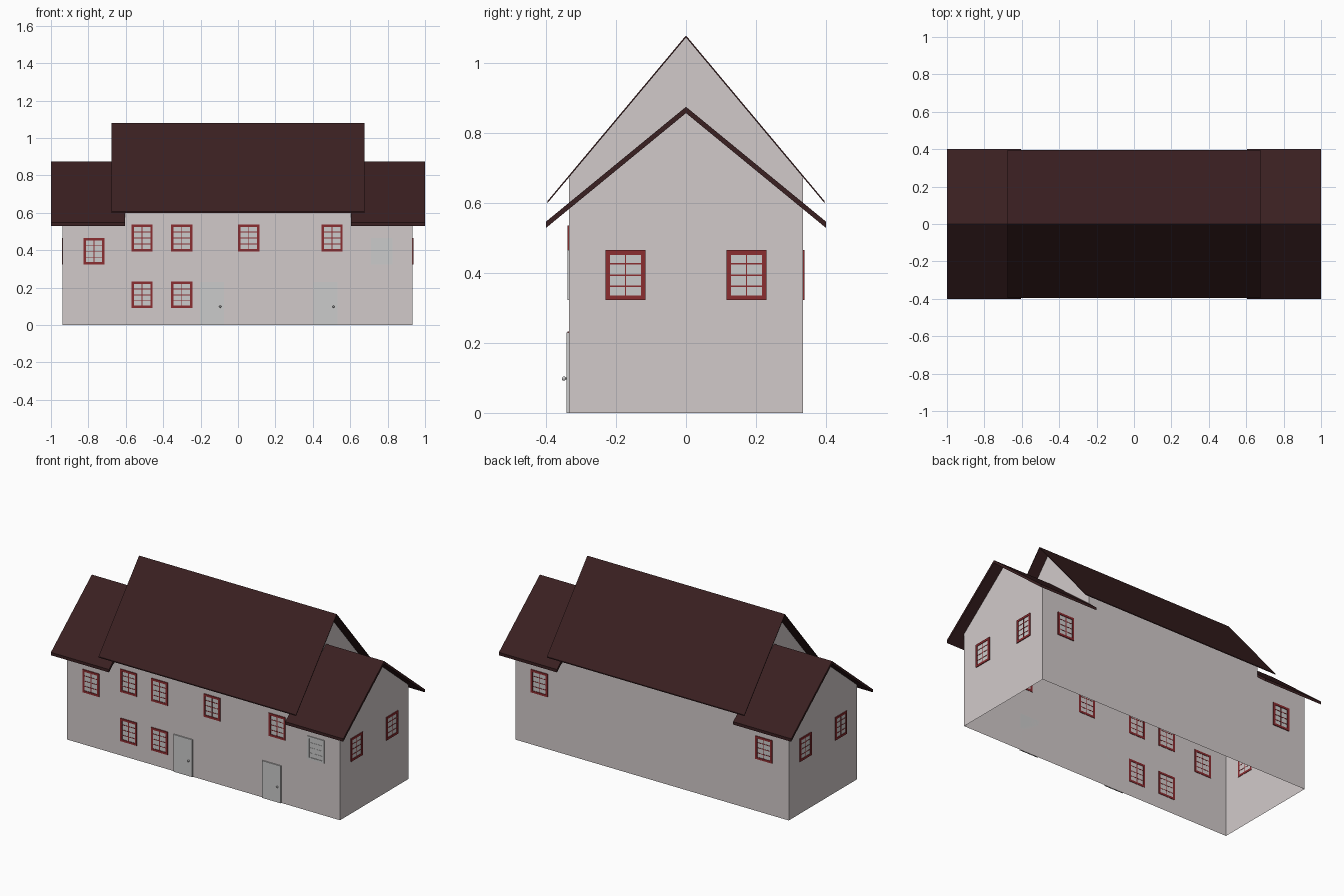
import bpy, bmesh
from math import pi
from mathutils import Matrix, Vector

if "Cube" in bpy.data.objects:
    bpy.data.objects.remove(bpy.data.objects["Cube"])


def material(name, rgb):
    m = bpy.data.materials.new(name)
    m.diffuse_color = (*rgb, 1)
    m.use_nodes = True
    m.node_tree.nodes["Principled BSDF"].inputs["Base Color"].default_value = m.diffuse_color
    return m


PLASTER = material("plaster", (0.64, 0.59, 0.59))
ROOF = material("roof_tiles", (0.042, 0.014, 0.015))
RED = material("red_paint", (0.26, 0.026, 0.03))

X0, X1 = -0.937, 0.932        # body ends
MID = 0.603                   # half length of the tall middle part
YW = 0.334                    # half depth of the body
LOW = (0.857, 0.82)           # apex height and slope of the low roof underside
HIGH = (1.073, 1.195)         # apex height and slope of the high roof underside


def at(roof, y):
    return roof[0] - roof[1] * abs(y)


def finish(name, bm, mat=None, matrix=None):
    me = bpy.data.meshes.new(name)
    bm.to_mesh(me)
    bm.free()
    ob = bpy.data.objects.new(name, me)
    bpy.context.collection.objects.link(ob)
    if mat:
        me.materials.append(mat)
    if matrix:
        ob.matrix_world = matrix
    return ob


def polygon(bm, points, outward):
    f = bm.faces.new([bm.verts.new(p) for p in points])
    f.normal_update()
    if f.normal.dot(Vector(outward)) < 0:
        f.normal_flip()


def add_box(bm, x0, x1, y0, y1, z0, z1):
    m = Matrix.Translation(((x0 + x1) / 2, (y0 + y1) / 2, (z0 + z1) / 2))
    bmesh.ops.create_cube(bm, size=1, matrix=m @ Matrix.Diagonal((x1 - x0, y1 - y0, z1 - z0, 1)))


# Walls: open shell without floor
bm = bmesh.new()
lo, hi = at(LOW, YW), at(HIGH, YW)
for s in (-1, 1):
    outline = [(X0, 0), (X1, 0), (X1, lo), (MID, lo), (MID, hi), (-MID, hi), (-MID, lo), (X0, lo)]
    polygon(bm, [(x, s * YW, z) for x, z in outline], (0, s, 0))
for s, x in ((-1, X0), (1, X1)):
    gable = [(-YW, 0), (YW, 0), (YW, lo), (0, LOW[0]), (-YW, lo)]
    polygon(bm, [(x, y, z) for y, z in gable], (s, 0, 0))
    # upper gable rising above the low roof
    for t in (-1, 1):
        upper = [(0, LOW[0]), (t * YW, lo), (t * YW, hi), (0, HIGH[0])]
        polygon(bm, [(s * MID, y, z) for y, z in upper], (s, 0, 0))
bmesh.ops.remove_doubles(bm, verts=bm.verts, dist=1e-5)
finish("walls", bm, PLASTER)


# Roofs: chevron profile extruded along x
def roof(name, x0, x1, under, half, thick):
    bm = bmesh.new()
    e = at(under, half)
    prof = [(-half, e), (0, under[0]), (half, e), (half, e + thick), (0, under[0] + thick), (-half, e + thick)]
    a = [bm.verts.new((x0, y, z)) for y, z in prof]
    b = [bm.verts.new((x1, y, z)) for y, z in prof]
    for i in range(6):
        j = (i + 1) % 6
        bm.faces.new((a[i], a[j], b[j], b[i]))
    for v in (a, b):
        bm.faces.new((v[0], v[1], v[4], v[5]))
        bm.faces.new((v[1], v[2], v[3], v[4]))
    bmesh.ops.recalc_face_normals(bm, faces=bm.faces)
    finish(name, bm, ROOF)


roof("left_low_roof", -1, -MID, LOW, 0.4, 0.018)
roof("right_low_roof", MID, 1, LOW, 0.4, 0.018)
roof("main_roof", -0.677, 0.675, HIGH, 0.396, 0.006)


# Windows: built facing -y around their centre, then turned onto a wall
def window(name, pos, angle, mat=RED):
    m = Matrix.Translation(pos) @ Matrix.Rotation(angle, 4, 'Z')
    w, h, b = 0.057, 0.071, 0.013
    bm = bmesh.new()
    for s in (-1, 1):
        add_box(bm, *sorted((s * w, s * (w - b))), -0.005, 0.002, -h, h)
        add_box(bm, -w + b, w - b, -0.005, 0.002, *sorted((s * h, s * (h - b))))
    add_box(bm, -0.002, 0.002, -0.003, 0.001, -h + b, h - b)
    for z in (-0.032, 0, 0.032):
        add_box(bm, -w + b, w - b, -0.003, 0.001, z - 0.002, z + 0.002)
    finish(name + "_frame", bm, mat, m)
    bm = bmesh.new()
    polygon(bm, [(-w + b, -0.0015, -h + b), (w - b, -0.0015, -h + b),
                 (w - b, -0.0015, h - b), (-w + b, -0.0015, h - b)], (0, -1, 0))
    finish(name + "_glass", bm, None, m)


for x in (-0.513, -0.301, 0.057, 0.503):
    window("front_upper_window", (x, -YW, 0.465), 0)
for x in (-0.513, -0.301):
    window("front_lower_window", (x, -YW, 0.161), 0)
window("front_left_window", (-0.77, -YW, 0.394), 0)
window("front_right_window", (0.768, -YW, 0.394), 0, None)
for s in (-1, 1):
    window("back_window", (s * 0.768, YW, 0.394), pi)
    window("right_window", (X1, s * 0.173, 0.394), pi / 2)
    window("left_window", (X0, s * 0.173, 0.394), -pi / 2)

# Doors with knobs
for x in (-0.139, 0.467):
    bm = bmesh.new()
    add_box(bm, x - 0.064, x + 0.064, -0.341, -YW, 0, 0.23)
    finish("door", bm)
    bm = bmesh.new()
    bmesh.ops.create_cone(bm, cap_ends=True, segments=8, radius1=0.003, radius2=0.003, depth=0.008,
                          matrix=Matrix.Translation((x + 0.044, -0.344, 0.098)) @ Matrix.Rotation(pi / 2, 4, 'X'))
    bmesh.ops.create_uvsphere(bm, u_segments=12, v_segments=8, radius=0.006,
                              matrix=Matrix.Translation((x + 0.044, -0.349, 0.098)))
    finish("door_knob", bm)
